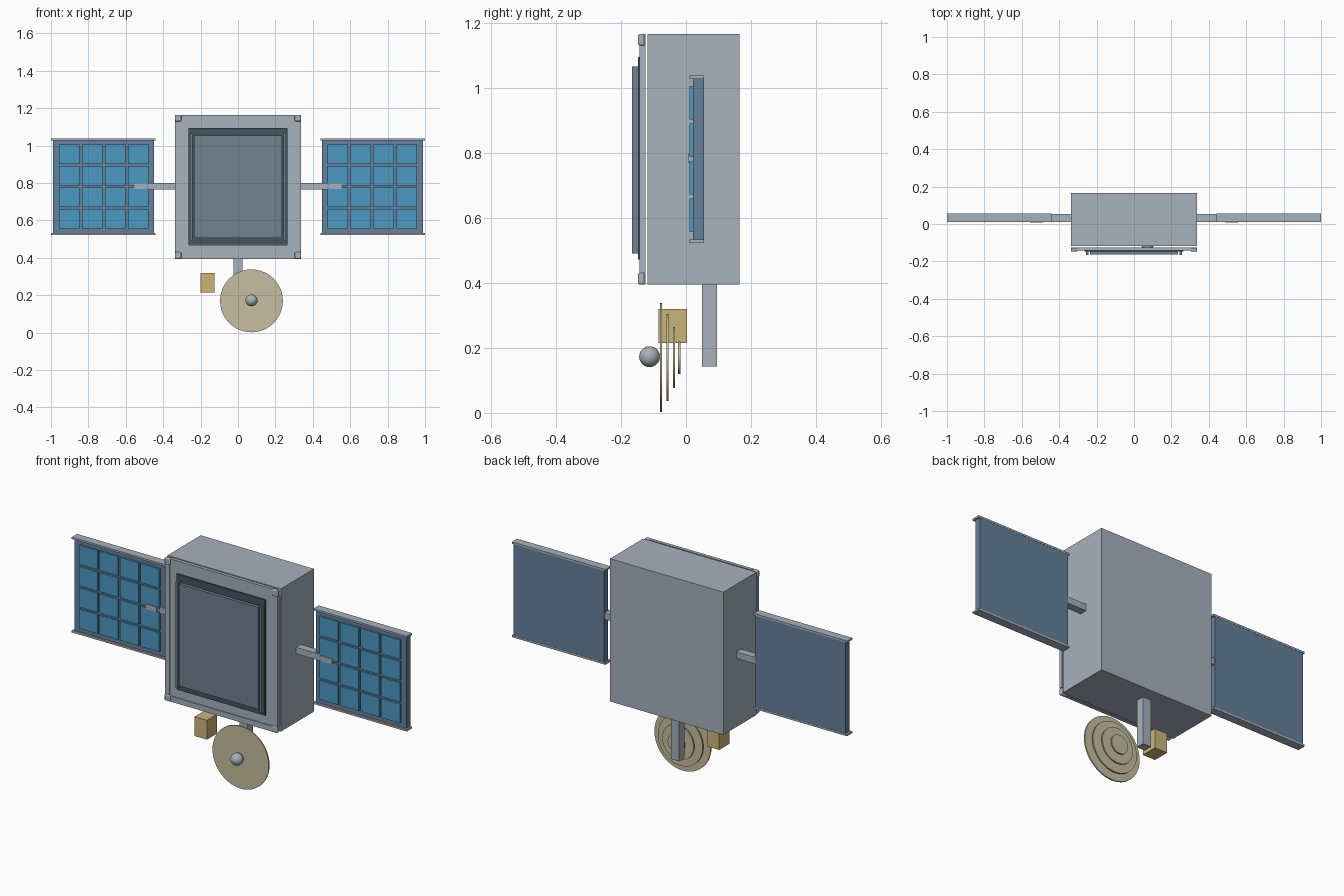
import bpy
from math import pi

if "Cube" in bpy.data.objects:
    bpy.data.objects.remove(bpy.data.objects["Cube"], do_unlink=True)


def material(name, rgb):
    m = bpy.data.materials.new(name)
    m.use_nodes = True
    color = (*rgb, 1)
    m.diffuse_color = color
    m.node_tree.nodes["Principled BSDF"].inputs["Base Color"].default_value = color
    return m


GREY = material("light grey metal", (0.39, 0.44, 0.50))
SLATE = material("slate screen", (0.17, 0.22, 0.28))
DARK = material("dark teal", (0.055, 0.09, 0.115))
STEEL = material("steel blue", (0.13, 0.22, 0.33))
CELL = material("solar blue", (0.075, 0.32, 0.55))
GOLD = material("gold", (0.59, 0.46, 0.19))
DISH = material("pale gold", (0.56, 0.52, 0.35))


def box(name, x, y, z, mat, bevel=0):
    """Box from its (min, max) range on each axis."""
    spans = (x, y, z)
    bpy.ops.mesh.primitive_cube_add(size=1, location=[(a + b) / 2 for a, b in spans])
    ob = bpy.context.object
    ob.name = name
    ob.scale = [abs(b - a) for a, b in spans]
    bpy.ops.object.transform_apply(location=False, rotation=False, scale=True)
    ob.data.materials.append(mat)
    if bevel:
        mod = ob.modifiers.new("rounding", 'BEVEL')
        mod.width = bevel
        mod.segments = 3
    return ob


def sided(s, a, b):
    return (min(s * a, s * b), max(s * a, s * b))


# Main body
box("body", (-0.338, 0.338), (-0.118, 0.165), (0.395, 1.165), GREY)

# Front frame: outer and inner bars around the screen, rounded corner blocks
MID, HALF_X, HALF_Z = 0.78, 0.337, 0.385
for s, side in ((1, "left"), (-1, "right")):
    box(f"frame_outer_{side}", sided(s, 0.31, HALF_X), (-0.143, -0.125),
        (MID - 0.35, MID + 0.35), GREY)
    box(f"frame_inner_{side}", sided(s, 0.262, 0.31), (-0.138, -0.125),
        (MID - 0.355, MID + 0.355), GREY)
    box(f"screen_rail_{side}", sided(s, 0.244, 0.257), (-0.166, -0.146),
        (0.49, 1.065), SLATE)
for s, side in ((1, "top"), (-1, "bottom")):
    def level(a, b):
        return tuple(MID + v for v in sided(s, a, b))
    box(f"frame_outer_{side}", (-0.305, 0.305), (-0.143, -0.125),
        level(0.356, HALF_Z), GREY)
    box(f"frame_inner_{side}", (-0.31, 0.31), (-0.138, -0.125),
        level(0.31, 0.356), GREY)
    for t in (1, -1):
        box(f"frame_corner_{side}", sided(t, 0.303, HALF_X), (-0.148, -0.127),
            level(0.35, HALF_Z), GREY, 0.006)

# Screen
box("screen_backing", (-0.265, 0.265), (-0.147, -0.125), (0.472, 1.095), DARK)
box("screen", (-0.236, 0.236), (-0.164, -0.147), (0.505, 1.055), SLATE)

# Solar wings
for s, side in ((1, "left"), (-1, "right")):
    box(f"wing_arm_{side}", sided(s, 0.33, 0.49), (0.012, 0.053), (0.765, 0.8), GREY)
    box(f"wing_arm_tip_{side}", sided(s, 0.49, 0.556), (0.007, 0.03),
        (0.768, 0.797), GREY)
    box(f"wing_panel_{side}", sided(s, 0.45, 0.99), (0.021, 0.055), (0.53, 1.03), STEEL)
    for z in (0.523, 1.027):
        box(f"wing_rail_{side}", sided(s, 0.442, 1.0), (0.011, 0.056), (z, z + 0.01), GREY)
    for col in range(4):
        for row in range(4):
            x, z = 0.478 + col * 0.123, 0.557 + row * 0.115
            box(f"solar_cell_{side}", sided(s, x, x + 0.111), (0.011, 0.022),
                (z, z + 0.103), CELL)

# Boom and sensor box underneath
box("boom", (-0.025, 0.023), (0.049, 0.095), (0.142, 0.4), GREY)
box("sensor_box", (-0.2, -0.126), (-0.085, 0.003), (0.215, 0.319), GOLD)

# Stepped dish with feed ball
for radius, y in ((0.168, -0.077), (0.134, -0.057), (0.094, -0.037), (0.05, -0.021)):
    bpy.ops.mesh.primitive_cylinder_add(vertices=48, radius=radius, depth=0.007,
                                        location=(0.072, y, 0.17), rotation=(pi / 2, 0, 0))
    disc = bpy.context.object
    disc.name = "dish_disc"
    disc.data.materials.append(DISH)
    bpy.ops.object.shade_smooth_by_angle()
bpy.ops.mesh.primitive_uv_sphere_add(segments=32, ring_count=16, radius=0.032,
                                     location=(0.072, -0.112, 0.173))
ball = bpy.context.object
ball.name = "feed_ball"
ball.data.materials.append(GREY)
bpy.ops.object.shade_smooth_by_angle()
